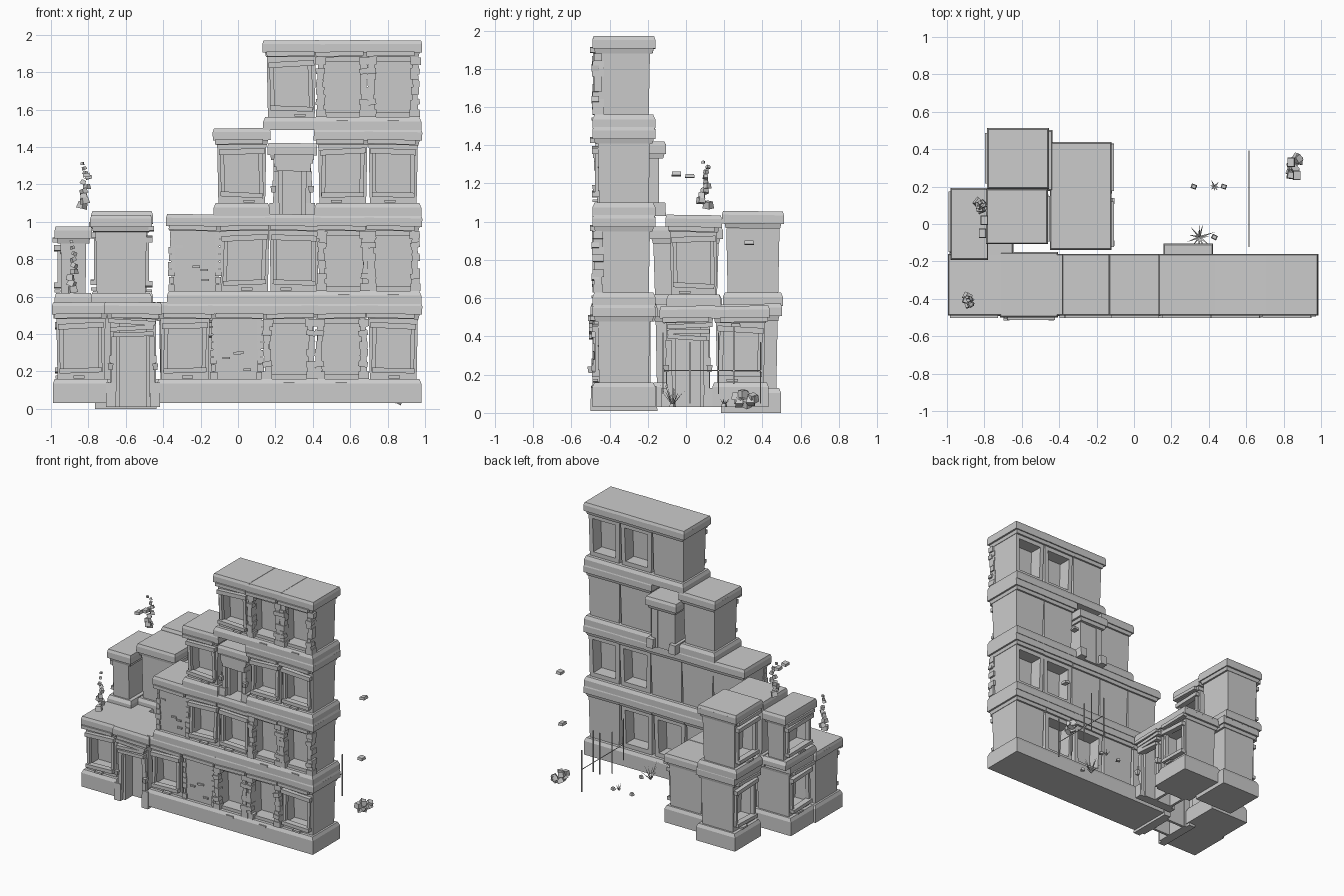
import bpy, bmesh, math, random
from mathutils import Matrix, Vector

random.seed(4)
if "Cube" in bpy.data.objects:
    bpy.data.objects.remove(bpy.data.objects["Cube"])

stone = bpy.data.materials.new("grey_stone")
stone.use_nodes = True
stone.diffuse_color = (0.6, 0.6, 0.6, 1)
stone.node_tree.nodes["Principled BSDF"].inputs["Base Color"].default_value = (0.6, 0.6, 0.6, 1)


def rnd(a):
    return random.uniform(-a, a)


def block(bm, x, y, z, sx, sy, sz, flare=1.0, tilt=0.0, turn=0.0):
    """Box centred on x, y with its underside at z; flare widens the top, tilt leans it."""
    m = Matrix.Translation((x, y, z + sz / 2)) @ Matrix.Rotation(tilt, 4, 'Y') @ Matrix.Rotation(turn, 4, 'Z')
    verts = bmesh.ops.create_cube(bm, size=1)['verts']
    for v in verts:
        f = flare if v.co.z > 0 else 1
        v.co = m @ Vector((v.co.x * sx * f, v.co.y * sy * f, v.co.z * sz))
    return verts


def niche(bm, verts, side, margin, depth, squash=1.0):
    """Sink an opening into the face looking along side * y; squash lowers its height."""
    faces = {f for v in verts for f in v.link_faces}
    face = max(faces, key=lambda f: f.normal.y * side)
    bmesh.ops.inset_region(bm, faces=[face], thickness=margin)
    mid = face.calc_center_median().z
    for v in face.verts:
        v.co.z = mid + (v.co.z - mid) * squash
    out = bmesh.ops.extrude_discrete_faces(bm, faces=[face])['faces'][0]
    for v in out.verts:
        v.co.y -= side * depth


def finish(bm, name, place=Matrix()):
    bmesh.ops.recalc_face_normals(bm, faces=bm.faces)
    bm.transform(place)
    mesh = bpy.data.meshes.new(name)
    bm.to_mesh(mesh)
    bm.free()
    mesh.materials.append(stone)
    ob = bpy.data.objects.new(name, mesh)
    bpy.context.collection.objects.link(ob)


def window_trim(bm, fy, z, w, h):
    # slumped frame, sill and lintel around the opening
    lean = rnd(0.04)
    for s in (-1, 1):
        block(bm, s * w * 0.36, fy, z + h * 0.12, 0.022, 0.03, h * 0.74, tilt=lean)
    block(bm, 0, fy - 0.01, z + h * 0.1, w * 0.8, 0.045, 0.026, tilt=rnd(0.05))
    block(bm, 0, fy - 0.01, z + h * 0.84, w * 0.86, 0.045, 0.03, tilt=rnd(0.06))
    block(bm, rnd(0.05), fy - 0.015, z + h * 0.01, 0.06, 0.03, 0.014)


def pillar_trim(bm, fy, z, w, h):
    # ragged columns of stacked stones, with broader caps and feet
    for s in (-1, 1):
        n = 8
        for i in range(n):
            wide = 0.055 if i in (0, n - 1) else 0.036 + rnd(0.008)
            block(bm, s * w * 0.41 + rnd(0.005), fy, z + i * h / n, wide, 0.05 + rnd(0.012), h / n, tilt=rnd(0.06))
        for level in (0.2, 0.72):
            block(bm, s * w * 0.41, fy - 0.015, z + h * level, 0.05, 0.04, 0.03, tilt=rnd(0.2))
    block(bm, 0, fy - 0.02, z - 0.03, 0.06, 0.03, 0.014)


def door_trim(bm, fy, z, w, h):
    # jambs, sagging lintels and lamps
    for s in (-1, 1):
        block(bm, s * w * 0.36, fy, z, 0.03, 0.04, h * 0.8, tilt=rnd(0.03))
        block(bm, s * w * 0.42, fy - 0.025, z + h * 0.42, 0.022, 0.03, 0.035, flare=1.4)
        block(bm, s * w * 0.42, fy - 0.015, z + h * 0.5, 0.01, 0.02, 0.04)
    for k in range(3):
        block(bm, rnd(0.01), fy - 0.012, z + h * (0.8 + 0.07 * k), w * (0.76 + 0.06 * k), 0.05, 0.024, tilt=rnd(0.07))


def brick_trim(bm, fy, z, w, h):
    # loose bricks on the face and broken corners
    for s in (-1, 1):
        for i in range(8):
            block(bm, s * w * 0.44, fy + 0.015, z + i * h / 8, 0.03 + rnd(0.012), 0.04, h / 9)
    for i in range(4):
        block(bm, rnd(w * 0.3), fy, z + h * random.uniform(0.1, 0.85), 0.04, 0.014, 0.012)


TRIM = {"window": window_trim, "pillar": pillar_trim, "door": door_trim, "brick": brick_trim}


def bay(kind, x, y, z, top, foot, yaw=0, w=0.285, d=0.3):
    """One storey of one bay: plinth, flared body with openings, cornice and trim."""
    place = Matrix.Translation((x, y, 0)) @ Matrix.Rotation(math.radians(yaw), 4, 'Z')
    lo, hi = z + foot, top - 0.09

    bm = bmesh.new()
    if kind == "door":
        # hollow porch: two side walls on feet, a door panel and a rear wall
        lo = z
        for s in (-1, 1):
            block(bm, s * (w / 2 - 0.045), 0, z, 0.05, d - 0.04, hi - z)
            block(bm, s * (w / 2 - 0.025), 0, z, 0.055, d + 0.03, foot, flare=0.98)
        for wall_y in (0.12 - d / 2, d / 2 - 0.035):
            block(bm, 0, wall_y, z, w - 0.1, 0.02, hi - z)
    else:
        block(bm, 0, 0, z, w + 0.015, d + 0.03, foot - 0.025)
        block(bm, 0, 0, z + foot - 0.025, w + 0.015, d + 0.03, 0.025, flare=0.93)
        finish(bm, kind + "_bay_plinth", place)
        bm = bmesh.new()
        body = block(bm, 0, 0, lo, w - 0.035, d - 0.04, hi - lo, flare=1.05)
        bmesh.ops.recalc_face_normals(bm, faces=bm.faces)
        if kind == "window":
            niche(bm, body, -1, 0.037, 0.1, 0.88)
        elif kind == "pillar":
            niche(bm, body, -1, 0.033, 0.1)
            bm.normal_update()
            niche(bm, [v for v in body if v.co.y > 0.05], 1, 0.045, 0.1)
    finish(bm, kind + "_bay_body", place)

    bm = bmesh.new()
    lean = rnd(0.015)
    block(bm, 0, 0, hi, w - 0.015, d, 0.03, flare=1.05, tilt=lean)
    block(bm, 0, 0, hi + 0.025, w + 0.025, d + 0.03, 0.045, tilt=lean)
    block(bm, 0, 0, hi + 0.07, w + 0.025, d + 0.03, 0.02, flare=0.96, tilt=lean)
    block(bm, rnd(0.02), -d / 2 - 0.012, hi + 0.005, w * 0.9, 0.03, 0.025, tilt=lean * 2)
    finish(bm, kind + "_bay_cornice", place)

    bm = bmesh.new()
    TRIM[kind](bm, -d / 2 + 0.015, lo, w, hi - lo)
    finish(bm, kind + "_bay_trim", place)


# Street wall, four storeys stepping up towards the model's left
W, D, P, B = "window", "door", "pillar", "brick"
LEVELS = [
    (0.03, 0.57, 0.13, -0.84, [W, D, W, B, P, P, W]),
    (0.56, 1.04, 0.07, -0.23, [B, W, W, P, P]),
    (1.03, 1.5, 0.07, 0.02, [W, D, W, W]),
    (1.49, 1.97, 0.07, 0.285, [W, P, P]),
]
for z, top, foot, x0, kinds in LEVELS:
    step = (0.83 - x0) / (len(kinds) - 1)
    for i, kind in enumerate(kinds):
        if kind == D and z > 1:
            bay(kind, x0 + i * step, -0.29, z, 1.42, foot, w=0.24, d=0.34)
        elif kind == D:
            bay(kind, x0 + i * step, -0.325, 0.01, top, foot, d=0.32)
        else:
            bay(kind, x0 + i * step, -0.325, z, top, foot)

# Rear wing around the court; yaw turns the front to +x (90) or -x (-90)
bay(D, -0.285, 0.01, 0.03, 0.56, 0.1, 90, w=0.27)
bay(W, -0.285, 0.285, 0.03, 0.56, 0.13, 90, w=0.28)
bay(W, -0.6, 0.34, 0.0, 0.57, 0.13, -90, w=0.3)
bay(W, -0.62, 0.35, 0.56, 1.055, 0.07, -90, w=0.3)
bay(W, -0.81, -0.03, 0.03, 0.57, 0.13, -90, w=0.28)
bay(W, -0.88, 0.0, 0.56, 0.975, 0.06, -90, w=0.36, d=0.17)
bay(W, -0.625, 0.04, 0.54, 1.035, 0.08, 90, w=0.27)

# Floating and fallen rubble
bm = bmesh.new()
for cx, cy, z0, z1, n in ((-0.82, 0.1, 1.07, 1.33, 10), (-0.89, -0.41, 0.62, 0.92, 9), (0.86, 0.29, 0.03, 0.09, 9)):
    for i in range(n):
        s = 0.045 - 0.03 * i / n if z0 > 0.5 else 0.045
        spread = 0.025 if z0 > 0.5 else 0.07
        block(bm, cx + rnd(0.02), cy + rnd(spread), z0 + (z1 - z0) * i / n, s, s * 0.9, s * 0.8, 0.8, rnd(0.5), rnd(1))
for x, y, z in ((-0.8, 0.02, 1.23), (-0.81, -0.05, 1.24), (0.84, 0.33, 0.88), (0.87, 0.26, 0.45)):
    block(bm, x, y, z, 0.04, 0.05, 0.02, 0.9, rnd(0.2))
for x, y in ((0.32, 0.2), (0.48, 0.2), (0.43, -0.07)):
    block(bm, x, y, 0.03, 0.03, 0.025, 0.02, 0.7, 0, rnd(1))
finish(bm, "rubble")

# Thin poles and the wire between them
bm = bmesh.new()
for y, low in ((-0.12, 0.1), (0.02, 0.05), (0.17, 0.1), (0.25, 0.15), (0.39, 0.05)):
    block(bm, 0.615, y, low, 0.006, 0.006, 0.32)
block(bm, 0.615, 0.135, 0.22, 0.004, 0.51, 0.004)
finish(bm, "poles_and_wire")

# Spiky weeds
bm = bmesh.new()
for cx, cy, size, n in ((0.35, -0.07, 0.13, 11), (0.43, 0.2, 0.06, 7)):
    for i in range(n):
        a = i * math.tau / n + rnd(0.3)
        reach = size * random.uniform(0.4, 0.7)
        side = Vector((-math.sin(a), math.cos(a), 0)) * 0.006
        root = Vector((cx, cy, 0.04))
        tip = root + Vector((math.cos(a) * reach, math.sin(a) * reach, size * random.uniform(0.4, 1)))
        bm.faces.new([bm.verts.new(p) for p in (root - side, root + side, tip)])
finish(bm, "weeds")
